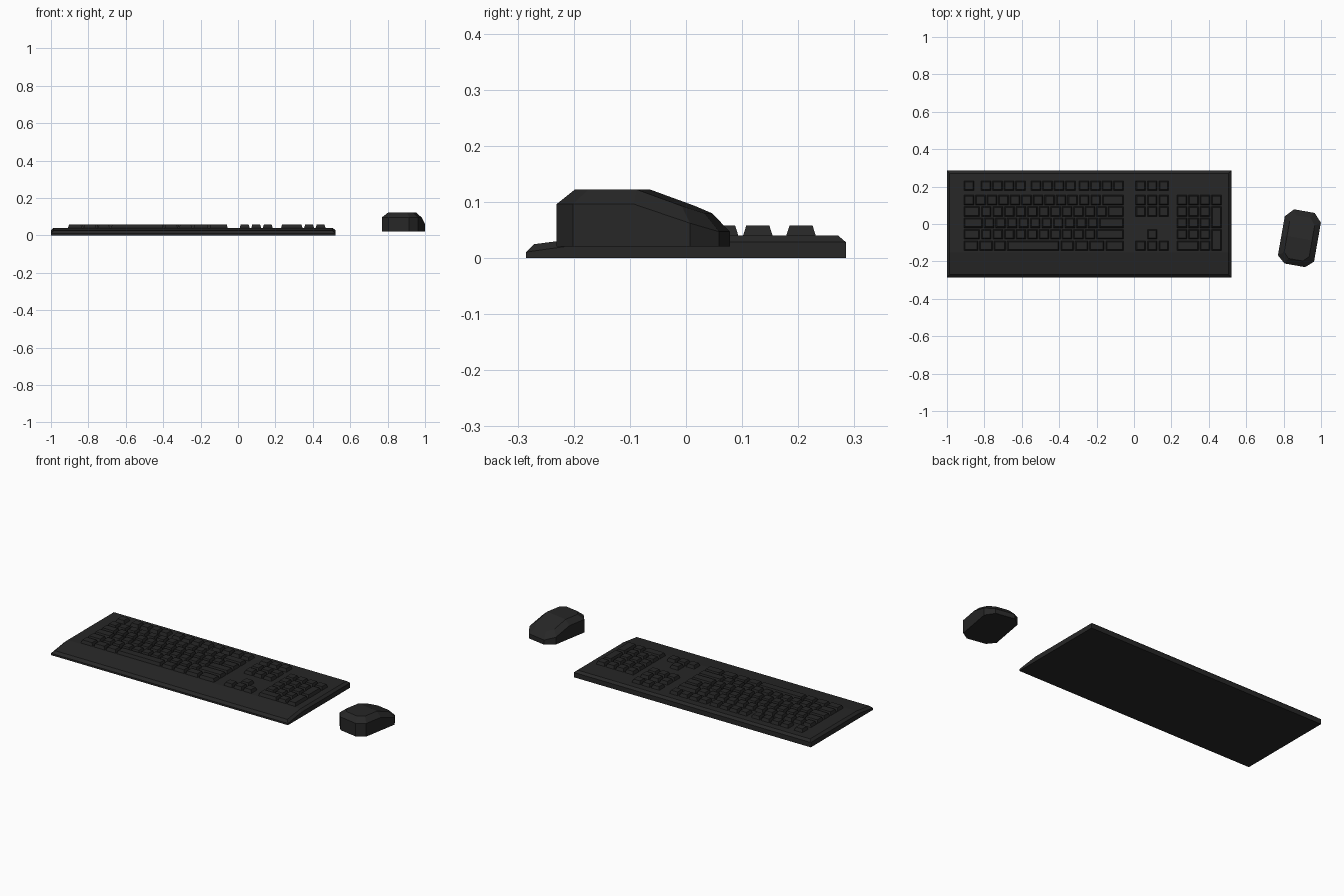
import bpy, bmesh
from math import radians

if "Cube" in bpy.data.objects:
    bpy.data.objects.remove(bpy.data.objects["Cube"])

mat = bpy.data.materials.new("black_plastic")
mat.diffuse_color = (0.02, 0.02, 0.02, 1)
mat.use_nodes = True
mat.node_tree.nodes["Principled BSDF"].inputs["Base Color"].default_value = mat.diffuse_color


def finish(bm, name):
    bmesh.ops.recalc_face_normals(bm, faces=bm.faces)
    me = bpy.data.meshes.new(name)
    bm.to_mesh(me)
    bm.free()
    ob = bpy.data.objects.new(name, me)
    bpy.context.collection.objects.link(ob)
    me.materials.append(mat)
    return ob


def shell(name, outline, inset, half, base_z, rim_z, top_z, kinks):
    """Upright walls, a chamfer ring and a top folded between the two kink points."""
    bm = bmesh.new()
    sx, sy = 1 - inset / half[0], 1 - inset / half[1]
    rings = [[bm.verts.new((x, y, base_z)) for x, y in outline],
             [bm.verts.new((x, y, rim_z(y))) for x, y in outline],
             [bm.verts.new((x * sx, y * sy, top_z(y * sy))) for x, y in outline]]
    n = len(outline)
    for a, b in zip(rings, rings[1:]):
        for i in range(n):
            j = (i + 1) % n
            bm.faces.new((a[i], a[j], b[j], b[i]))
    bm.faces.new(rings[0][::-1])
    p, q = kinks
    t = rings[2]
    bm.faces.new(t[p:q + 1])
    bm.faces.new(t[q:] + t[:p + 1])
    return finish(bm, name)


# Keyboard body: flat deck that slopes down at the front
W, D, K = 0.76, 0.285, -0.16
deck = lambda y: 0.04 - max(0, K - y) * 0.14
body = shell("keyboard_body",
             [(-W, -D), (W, -D), (W, K), (W, D), (-W, D), (-W, K)],
             0.014, (W, D), 0, lambda y: deck(y) - 0.012, deck, (2, 5))
body.location.x = -0.24

# Keys: tapered blocks, gathered by group
U, GAP = 0.0616, 0.008
ROWS = [0.205, 0.128, 0.067, 0.006, -0.055, -0.116]


def key(bm, x0, x1, y0, y1):
    t = 0.006
    lo = [bm.verts.new((x, y, 0.039)) for x, y in
          ((x0, y0), (x1, y0), (x1, y1), (x0, y1))]
    hi = [bm.verts.new((x, y, 0.058)) for x, y in
          ((x0 + t, y0 + t), (x1 - t, y0 + t), (x1 - t, y1 - t), (x0 + t, y1 - t))]
    for i in range(4):
        j = (i + 1) % 4
        bm.faces.new((lo[i], lo[j], hi[j], hi[i]))
    bm.faces.new(hi)
    bm.faces.new(lo[::-1])


def key_row(bm, x, row, widths):
    for w in widths:
        key(bm, x, x + w * U - GAP, ROWS[row] - 0.0265, ROWS[row] + 0.0265)
        x += w * U


# Letter block
bm = bmesh.new()
for row, widths in enumerate((
        [1] * 12 + [2],
        [1.5] + [1] * 11 + [1.5],
        [1.75] + [1] * 10 + [2.25],
        [1.5] + [1] * 10 + [2.5],
        [1.35, 1.25, 1.15, 4.65, 1.25, 1.25, 1.4, 1.7]), 1):
    key_row(bm, -0.909, row, widths)
finish(bm, "letter_keys")

# Function row
bm = bmesh.new()
key_row(bm, -0.909, 0, [1])
for x in (-0.818, -0.551, -0.294):
    key_row(bm, x, 0, [1] * 4)
finish(bm, "function_keys")

# Navigation and arrow keys
bm = bmesh.new()
for row in (0, 1, 2, 5):
    key_row(bm, 0.009, row, [1] * 3)
key_row(bm, 0.009 + U, 4, [1])
finish(bm, "navigation_keys")

# Number pad with two tall keys on the right
bm = bmesh.new()
NX = 0.23
key_row(bm, NX, 1, [1] * 4)
for row in (2, 3, 4):
    key_row(bm, NX, row, [1] * 3)
key_row(bm, NX, 5, [2, 1])
for top, bottom in ((2, 3), (4, 5)):
    key(bm, NX + 3 * U, NX + 4 * U - GAP, ROWS[bottom] - 0.0265, ROWS[top] + 0.0265)
finish(bm, "number_pad_keys")

# Mouse: faceted octagon falling away to the front
mx, my, c, b = 0.098, 0.147, 0.042, 0.037
outline = [(-mx + c, -my), (mx - c, -my), (mx, -my + b), (mx, 0), (mx, my - b - 0.008),
           (mx - c, my), (-mx + c, my), (-mx, my - b - 0.008), (-mx, 0), (-mx, -my + b)]
mouse = shell("mouse", outline, 0.03, (mx, my), 0.02,
              lambda y: 0.096 - max(0, y) * 0.335,
              lambda y: 0.122 - max(0, y) * 0.36, (3, 8))
mouse.location = (0.885, -0.076, 0)
mouse.rotation_euler.z = radians(-10)
